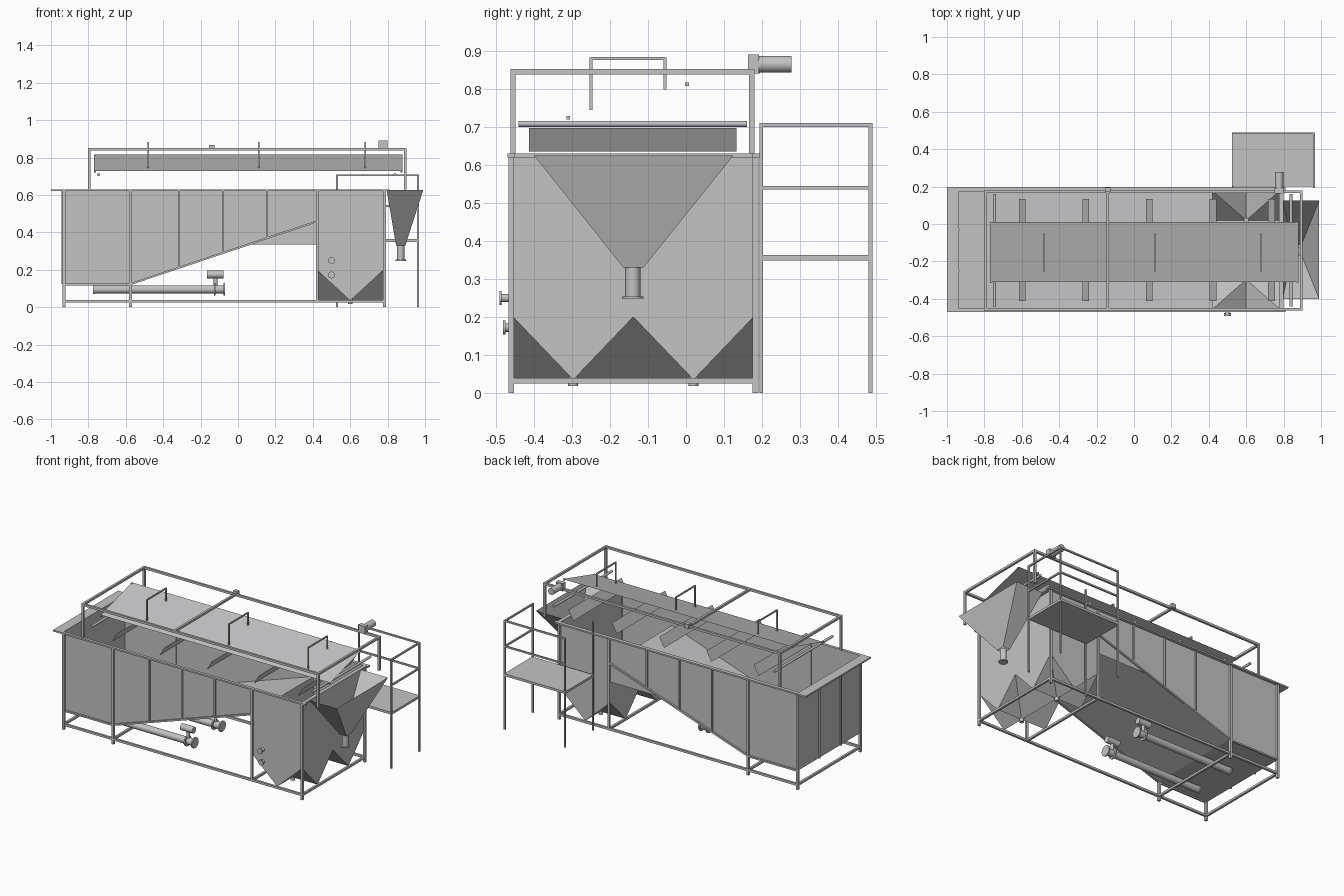
import bpy, bmesh, math
from mathutils import Vector

if "Cube" in bpy.data.objects:
    bpy.data.objects.remove(bpy.data.objects["Cube"])


def material(name, v):
    m = bpy.data.materials.new(name)
    m.diffuse_color = (v, v, v * 1.02, 1)
    m.use_nodes = True
    m.node_tree.nodes["Principled BSDF"].inputs["Base Color"].default_value = m.diffuse_color
    return m


STEEL = material("steel grey", 0.55)


def add_object(name, bm, smooth=False):
    me = bpy.data.meshes.new(name)
    bm.to_mesh(me)
    bm.free()
    ob = bpy.data.objects.new(name, me)
    bpy.context.collection.objects.link(ob)
    me.materials.append(STEEL)
    if smooth:
        bpy.ops.object.select_all(action='DESELECT')
        ob.select_set(True)
        bpy.context.view_layer.objects.active = ob
        bpy.ops.object.shade_smooth_by_angle(angle=math.radians(40))
    return ob


def sheet(bm, *pts):
    bm.faces.new([bm.verts.new(p) for p in pts])


def box(bm, x0, x1, y0, y1, z0, z1):
    vs = bmesh.ops.create_cube(bm, size=1)["verts"]
    for v in vs:
        v.co = ((x0, x1)[v.co.x > 0], (y0, y1)[v.co.y > 0], (z0, z1)[v.co.z > 0])


def bar(bm, a, b, w=0.014):
    """Square tube between two points."""
    a, b = Vector(a), Vector(b)
    d = b - a
    q = d.to_track_quat('Z', 'Y' if abs(d.normalized().z) < 0.9 else 'X')
    for v in bmesh.ops.create_cube(bm, size=1)["verts"]:
        v.co = (a + b) / 2 + q @ Vector((v.co.x * w, v.co.y * w, v.co.z * d.length))


def tube(bm, a, b, r):
    """Round tube between two points."""
    a, b = Vector(a), Vector(b)
    d = b - a
    q = d.to_track_quat('Z', 'Y')
    for v in bmesh.ops.create_cone(bm, cap_ends=True, segments=24, radius1=r,
                                   radius2=r, depth=d.length)["verts"]:
        v.co = (a + b) / 2 + q @ v.co


XL, XH, XR = -0.935, 0.42, 0.78        # tank end, hopper start, hopper end
YF, YB = -0.455, 0.178                 # front and back walls
YM, XM = (YF + YB) / 2, 0.60           # hopper divider and centre line
TOP, HT, HB = 0.625, 0.20, 0.035       # rim, hopper top, hopper bottom
YC = [(YF + YM) / 2, (YM + YB) / 2]    # hopper centres


def slope(x):
    return 0.125 + max(0, x + 0.57) * 0.335 / 0.99


# Tank: side walls with a pointed hopper end, floor, ramp and end walls
bm = bmesh.new()
for y in (YF, YB):
    sheet(bm, (XL, y, TOP), (XL, y, 0.125), (-0.57, y, 0.125), (XH, y, 0.46),
          (XH, y, HT), (XM, y, HB), (XR, y, HT), (XR, y, TOP))
sheet(bm, (XL, YF, 0.125), (XL, YB, 0.125), (-0.57, YB, 0.125), (-0.57, YF, 0.125))
sheet(bm, (-0.57, YF, 0.125), (-0.57, YB, 0.125), (XH, YB, 0.46), (XH, YF, 0.46))
sheet(bm, (XL, YF, 0.125), (XL, YB, 0.125), (XL, YB, TOP), (XL, YF, TOP))
for x, z in ((XH, 0.46), (XR, TOP)):
    sheet(bm, (x, YF, z), (x, YF, HT), (x, YC[0], HB), (x, YM, HT),
          (x, YC[1], HB), (x, YB, HT), (x, YB, z))
sheet(bm, (0.05, YB, 0.335), (XH, YB, 0.335), (XH, YB, 0.46))
add_object("tank", bm)

# Hopper floor: creased faces falling from every corner to the centre
bm = bmesh.new()
for yc in YC:
    h = (YB - YF) / 4
    for y in (yc - h, yc + h):
        for x in (XH, XR):
            corner, centre = (x, y, HT), (XM, yc, HB)
            sheet(bm, corner, (XM, y, HB), centre)
            sheet(bm, corner, (x, yc, HB), centre)
add_object("hopper_floor", bm)

# Hopper outlets
bm = bmesh.new()
for yc in YC:
    tube(bm, (XM, yc, 0.018), (XM, yc, 0.045), 0.013)
add_object("hopper_outlets", bm, True)

# Rim flange around the tank top
bm = bmesh.new()
box(bm, -1, XL, -0.47, 0.198, 0.62, 0.63)
box(bm, XL, 0.81, -0.47, YF + 0.004, 0.62, 0.63)
box(bm, XL, 0.81, YB - 0.004, 0.198, 0.62, 0.63)
box(bm, XR - 0.004, 0.80, YF, YB, 0.62, 0.63)
add_object("rim_flange", bm)

# Wall ribs and legs
bm = bmesh.new()
for y in (YF - 0.005, YB + 0.005):
    for x in (-0.93, -0.575, 0.783):
        bar(bm, (x, y, 0), (x, y, TOP), 0.015)
    bar(bm, (0.424, y, 0.03), (0.424, y, TOP), 0.013)
    for x in (-0.315, -0.08, 0.155):
        bar(bm, (x, y, slope(x)), (x, y, TOP), 0.01)
    bar(bm, (XL, y, 0.122), (-0.57, y, 0.122), 0.01)
    bar(bm, (-0.57, y, 0.125), (XH, y, 0.458), 0.01)
for y in (-0.25, -0.03):
    bar(bm, (XL - 0.004, y, 0.125), (XL - 0.004, y, TOP), 0.01)
add_object("wall_ribs", bm)

# Base frame
bm = bmesh.new()
for y in (YF - 0.004, YB + 0.004):
    bar(bm, (-0.937, y, 0.032), (0.79, y, 0.032))
for x in (-0.93, -0.575, 0.424, 0.783):
    bar(bm, (x, YF, 0.032), (x, YB, 0.032))
add_object("base_frame", bm)

# Upper rail with posts and a cross bar
bm = bmesh.new()
for y in (YF, 0.173):
    bar(bm, (-0.802, y, 0.845), (0.902, y, 0.845))
    for x in (-0.795, 0.895):
        bar(bm, (x, y, TOP if x < 0 else 0.70), (x, y, 0.845))
bar(bm, (0.895, YF, 0.63), (0.895, YF, 0.71))
bar(bm, (0.895, 0.173, 0.63), (0.895, 0.173, 0.71))
for x in (-0.795, -0.14, 0.895):
    bar(bm, (x, YF, 0.845), (x, 0.173, 0.845))
box(bm, -0.155, -0.125, 0.17, 0.195, 0.84, 0.867)
add_object("upper_rail", bm)

# Tilted cover plate with edge bars
bm = bmesh.new()
sheet(bm, (-0.77, -0.31, 0.727), (0.88, -0.31, 0.727), (0.88, 0.01, 0.817), (-0.77, 0.01, 0.817))
add_object("cover_plate", bm)
bm = bmesh.new()
for y, z in ((-0.31, 0.724), (0.003, 0.812)):
    for x in (-0.765, 0.875):
        bar(bm, (x - 0.005, y, z), (x + 0.005, y, z), 0.01)
add_object("cover_brackets", bm)

# Cover handles
bm = bmesh.new()
for x in (-0.48, 0.11, 0.68):
    bar(bm, (x, -0.25, 0.744), (x, -0.25, 0.883), 0.008)
    bar(bm, (x, -0.055, 0.798), (x, -0.055, 0.883), 0.008)
    bar(bm, (x, -0.25, 0.88), (x, -0.055, 0.88), 0.008)
add_object("cover_handles", bm)

# Slanted baffles and round cross tubes
bm = bmesh.new()
for x in (-0.598, -0.258, 0.082, 0.422, 0.735):
    sheet(bm, (x - 0.018, -0.413, 0.635), (x - 0.018, 0.133, 0.635),
          (x + 0.018, 0.133, 0.697), (x + 0.018, -0.413, 0.697))
add_object("baffles", bm)
bm = bmesh.new()
for x in (-0.745, 0.84):
    tube(bm, (x, -0.44, 0.708), (x, 0.16, 0.708), 0.008)
add_object("cross_tubes", bm, True)

# Discharge chute with outlet pipe
bm = bmesh.new()
top = [(0.795, -0.40), (0.99, -0.40), (0.99, 0.125), (0.795, 0.125)]
low = [(0.845, -0.165), (0.895, -0.165), (0.895, -0.112), (0.845, -0.112)]
for i in range(4):
    j = (i + 1) % 4
    sheet(bm, (*top[i], TOP), (*top[j], TOP), (*low[j], 0.33), (*low[i], 0.33))
add_object("discharge_chute", bm)
bm = bmesh.new()
tube(bm, (0.87, -0.14, 0.25), (0.87, -0.14, 0.332), 0.02)
tube(bm, (0.87, -0.14, 0.248), (0.87, -0.14, 0.254), 0.028)
add_object("chute_pipe", bm, True)

# Drive motor
bm = bmesh.new()
box(bm, 0.752, 0.80, 0.163, 0.192, 0.84, 0.89)
tube(bm, (0.776, 0.19, 0.865), (0.776, 0.277, 0.865), 0.022)
add_object("drive_motor", bm, True)

# Service platform with guard rail
bm = bmesh.new()
box(bm, 0.525, 0.965, 0.2, 0.49, 0.348, 0.363)
add_object("platform_deck", bm)
bm = bmesh.new()
PX, PY = (0.53, 0.962), (0.198, 0.485)
for x in PX:
    for y in PY:
        bar(bm, (x, y, 0), (x, y, 0.71), 0.01)
for z in (0.54, 0.705):
    bar(bm, (PX[0], PY[1], z), (PX[1], PY[1], z), 0.01)
    bar(bm, (PX[1], PY[0], z), (PX[1], PY[1], z), 0.01)
add_object("platform_rail", bm)

# Screw conveyors under the tank
bm = bmesh.new()
for y in (-0.06, -0.34):
    tube(bm, (-0.77, y, 0.095), (-0.07, y, 0.095), 0.022)
    for x in (-0.77, -0.125, -0.073):
        tube(bm, (x - 0.004, y, 0.095), (x + 0.004, y, 0.095), 0.034 if x > -0.5 else 0.026)
    tube(bm, (-0.12, y, 0.1), (-0.12, y, 0.17), 0.01)
    tube(bm, (-0.165, y, 0.175), (-0.078, y, 0.175), 0.021)
add_object("screw_conveyors", bm, True)

# Side nozzles
bm = bmesh.new()
for z, d in ((0.25, 0.03), (0.172, 0.02)):
    tube(bm, (0.5, YF, z), (0.5, YF - d, z), 0.011)
    tube(bm, (0.5, YF - d, z), (0.5, YF - d - 0.006, z), 0.018)
add_object("side_nozzles", bm, True)
